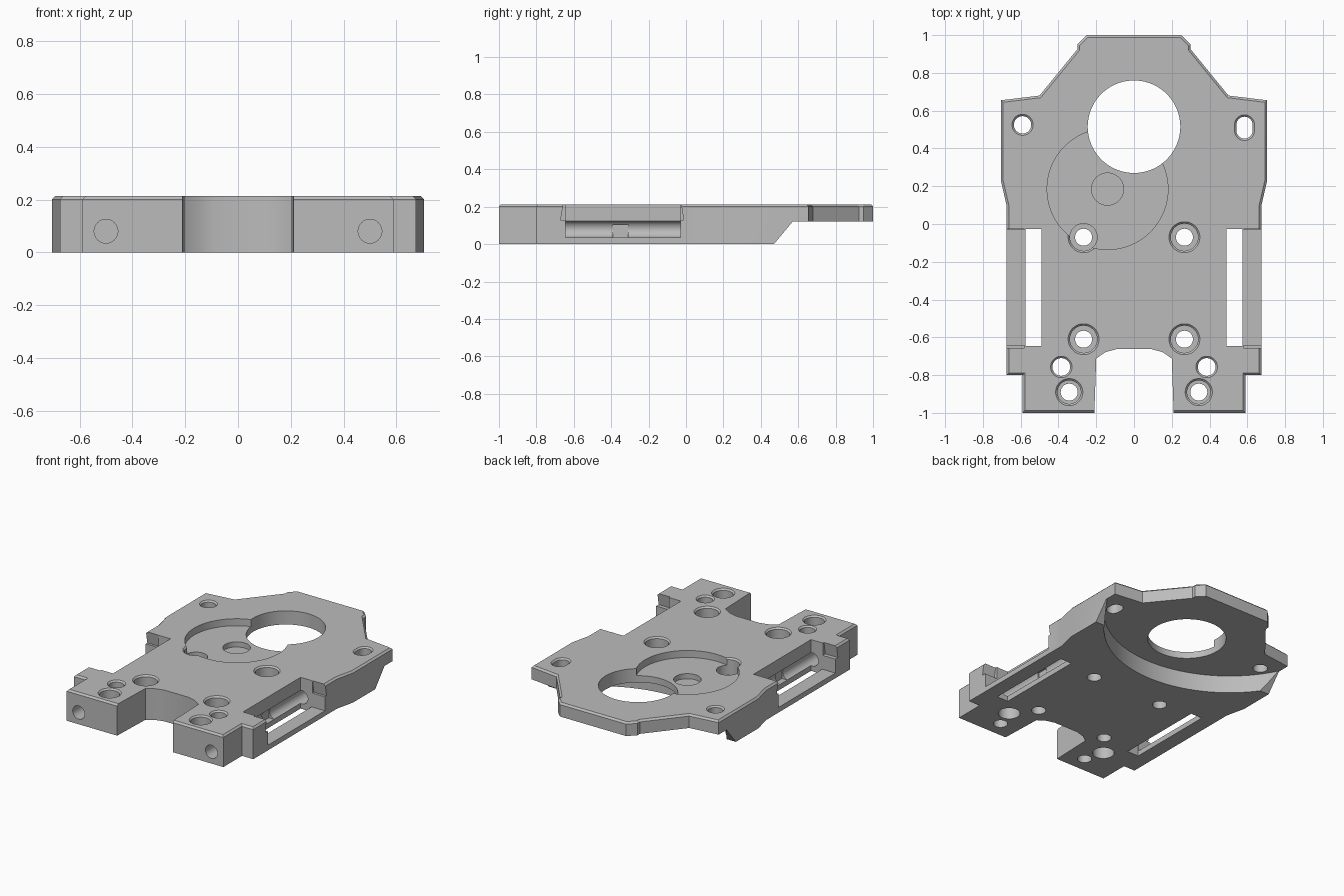
import bpy
import bmesh
from math import cos, sin, pi, radians
from mathutils import Vector

cube = bpy.data.objects.get("Cube")
if cube:
    bpy.data.objects.remove(cube, do_unlink=True)

TOP = 0.213
SHELF = 0.12

metal = bpy.data.materials.new("plain_grey")
metal.use_nodes = True
grey = (0.5, 0.5, 0.5, 1)
metal.diffuse_color = grey
metal.node_tree.nodes["Principled BSDF"].inputs["Base Color"].default_value = grey


def new_object(name, bm):
    bmesh.ops.recalc_face_normals(bm, faces=bm.faces)
    mesh = bpy.data.meshes.new(name)
    bm.to_mesh(mesh)
    bm.free()
    ob = bpy.data.objects.new(name, mesh)
    bpy.context.collection.objects.link(ob)
    return ob


def extrude(points, offset):
    """Closed profile pushed along an offset vector."""
    bm = bmesh.new()
    face = bm.faces.new([bm.verts.new(p) for p in points])
    result = bmesh.ops.extrude_face_region(bm, geom=[face])
    moved = [g for g in result["geom"] if isinstance(g, bmesh.types.BMVert)]
    bmesh.ops.translate(bm, verts=moved, vec=Vector(offset))
    return bm


def cut(bm):
    """Subtract a temporary solid from the plate."""
    cutter = new_object("cutter", bm)
    cutter.hide_render = True
    mod = plate.modifiers.new("cut", "BOOLEAN")
    mod.operation = "DIFFERENCE"
    mod.solver = "EXACT"
    mod.object = cutter
    bpy.ops.object.modifier_apply(modifier=mod.name)
    bpy.data.objects.remove(cutter, do_unlink=True)


def cut_box(x0, x1, y0, y1, z0, z1):
    cut(extrude([(x0, y0, z0), (x1, y0, z0), (x1, y1, z0), (x0, y1, z0)],
                (0, 0, z1 - z0)))


def cut_round(x, y, profile, sides=40, stretch=0):
    """Stepped round hole from (height, radius) pairs; stretch makes a slot."""
    bm = bmesh.new()
    rings = []
    for z, r in profile:
        ring = []
        for i in range(sides):
            a = 2 * pi * (i + 0.5) / sides
            dy = stretch if sin(a) > 0 else -stretch
            ring.append(bm.verts.new((x + r * cos(a), y + r * sin(a) + dy, z)))
        rings.append(ring)
    for low, high in zip(rings, rings[1:]):
        for i in range(sides):
            j = (i + 1) % sides
            bm.faces.new((low[i], low[j], high[j], high[i]))
    bm.faces.new(rings[0])
    bm.faces.new(rings[-1])
    cut(bm)


def rim(r, floor):
    """Recess open at the top with a small chamfered rim."""
    return [(floor, r), (TOP - 0.01, r), (TOP, r + 0.01), (TOP + 0.05, r + 0.01)]


# Plate outline, right half mirrored to the left
half = [(0.09, -0.662), (0.15, -0.678), (0.2, -0.712), (0.21, -1), (0.59, -1),
        (0.59, -0.8), (0.675, -0.8), (0.675, 0.1), (0.705, 0.23), (0.705, 0.655),
        (0.5, 0.68), (0.3, 0.925), (0.3, 0.95), (0.25, 1)]
outline = half + [(-x, y) for x, y in reversed(half)]
bm = extrude([(x, y, 0) for x, y in outline], (0, 0, TOP))


# Chamfer the upper rim except inside the front notch
def on_rim(edge):
    middle = (edge.verts[0].co + edge.verts[1].co) / 2
    in_notch = abs(middle.x) < 0.22 and middle.y < 0
    return all(v.co.z > TOP - 0.001 for v in edge.verts) and not in_notch


bmesh.ops.bevel(bm, geom=[e for e in bm.edges if on_rim(e)], offset=0.012,
                segments=1, affect="EDGES")
plate = new_object("mounting_plate", bm)
plate.data.materials.append(metal)
bpy.context.view_layer.objects.active = plate
plate.select_set(True)

# Underside: curved recess and sloped rear corners
cut_round(0, 0.93, [(-0.1, 0.785), (SHELF, 0.785)], 128)
cut(extrude([(-1, 0.42, -0.06), (-1, 0.57, SHELF), (-1, 1.1, SHELF),
             (-1, 1.1, -0.06)], (2, 0, 0)))

# Large opening, shallow round pocket and its blind centre hole
cut_round(-0.14, 0.185, [(0.165, 0.32), (TOP + 0.1, 0.32)], 96)
cut_round(0, 0.515, [(-0.1, 0.245), (TOP + 0.1, 0.245)], 96)
cut_round(-0.14, 0.185, [(0.13, 0.085), (TOP + 0.1, 0.085)], 48)

for s in (-1, 1):
    # Side windows with a low outer sill and wider upper opening
    xs = sorted((s * 0.49, s * 0.575))
    cut_box(*xs, -0.645, -0.027, -0.1, 0.4)
    xs = sorted((s * 0.56, s * 0.8))
    cut_box(*xs, -0.643, -0.029, 0.035, 0.4)
    cut(extrude([(s * 0.58, -0.67, 0.13), (s * 0.58, -0.012, 0.13),
                 (s * 0.58, -0.027, 0.22), (s * 0.58, -0.655, 0.22)],
                (s * 0.2, 0, 0)))
    xs = sorted((s * 0.45, s * 0.52))
    cut_box(*xs, -0.39, -0.31, 0.035, 0.105)

    # Long bores from the front face through the side windows
    ring = [(s * 0.5 + 0.045 * cos(2 * pi * i / 32), -1.1,
             0.08 + 0.045 * sin(2 * pi * i / 32)) for i in range(32)]
    cut(extrude(ring, (0, 1.2, 0)))

    # Counterbored screw holes
    for x, y, r in ((0.267, -0.07, 0.072), (0.267, -0.61, 0.072),
                    (0.343, -0.89, 0.062)):
        cut_round(s * x, y, rim(r, 0.1))
        cut_round(s * x, y, [(-0.1, 0.045), (TOP + 0.1, 0.045)])

    # Holes counterbored from below
    cut_round(s * 0.385, -0.757, [(-0.1, 0.068), (0.1, 0.068)])
    cut_round(s * 0.385, -0.757, rim(0.047, -0.1))

# Rear corner holes: one round, one slotted
cut_round(-0.59, 0.525, rim(0.046, -0.1))
cut_round(0.585, 0.51, rim(0.043, -0.1), stretch=0.015)

bpy.ops.object.shade_smooth_by_angle(angle=radians(25))
